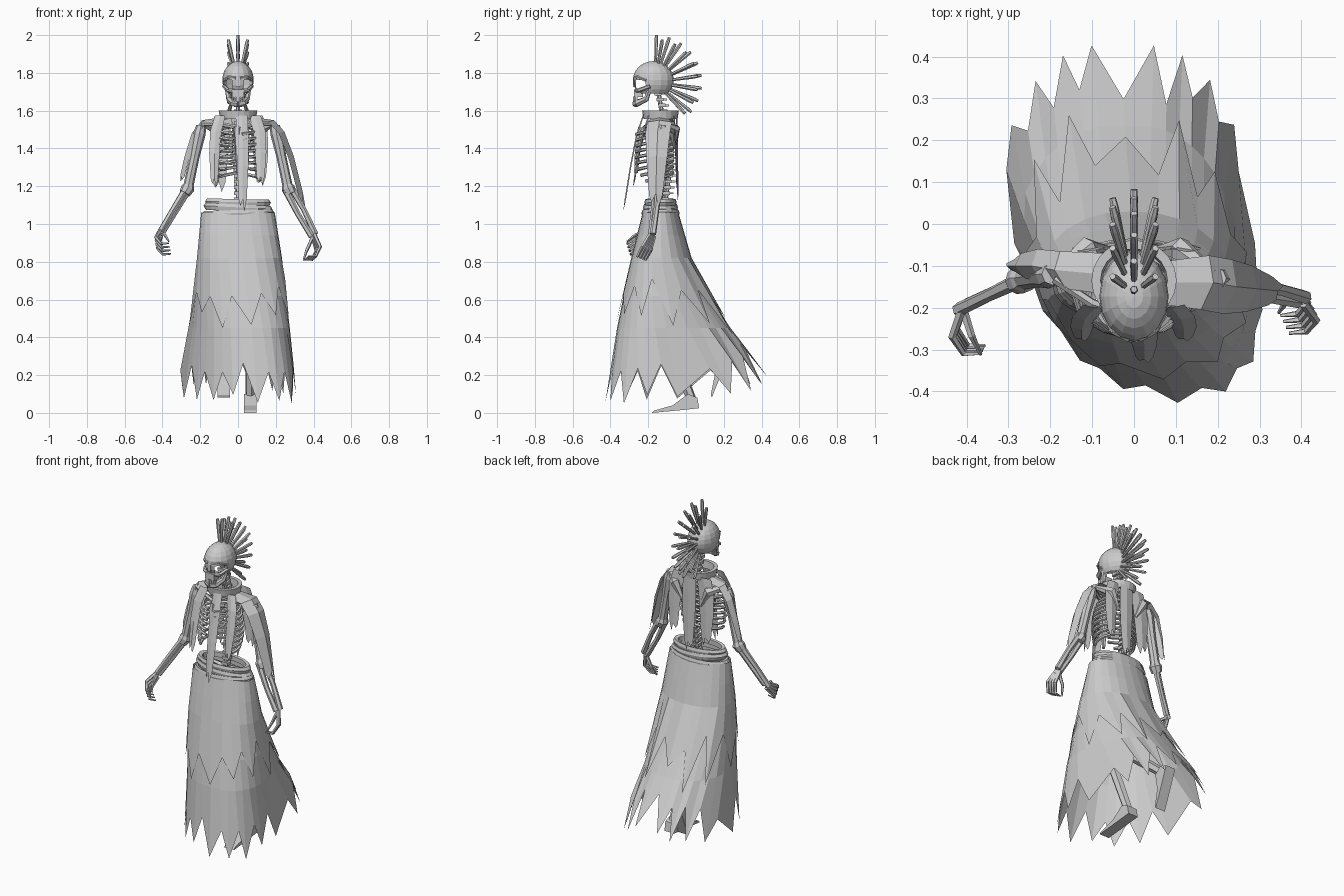
import bpy, bmesh, math, random
from mathutils import Vector, Matrix

random.seed(4)
default_cube = bpy.data.objects.get("Cube")
if default_cube:
    bpy.data.objects.remove(default_cube)

grey = bpy.data.materials.new("pale grey")
grey.use_nodes = True
grey.diffuse_color = (0.6, 0.6, 0.6, 1)
grey.node_tree.nodes["Principled BSDF"].inputs["Base Color"].default_value = grey.diffuse_color


def finish(name, bm):
    mesh = bpy.data.meshes.new(name)
    bmesh.ops.recalc_face_normals(bm, faces=bm.faces)
    bm.to_mesh(mesh)
    bm.free()
    mesh.materials.append(grey)
    bpy.context.collection.objects.link(bpy.data.objects.new(name, mesh))


def tube(bm, path, radii, sides=6):
    """Sweep a polygon along a path, keeping its twist steady."""
    path = [Vector(p) for p in path]
    if not isinstance(radii, (list, tuple)):
        radii = [radii] * len(path)
    rings, side = [], None
    for i, point in enumerate(path):
        along = (path[min(i + 1, len(path) - 1)] - path[max(i - 1, 0)]).normalized()
        side = along.orthogonal() if side is None else side - along * side.dot(along)
        side.normalize()
        other = along.cross(side)
        angles = [math.tau * k / sides for k in range(sides)]
        rings.append([bm.verts.new(point + (side * math.cos(a) + other * math.sin(a)) * radii[i])
                      for a in angles])
    for low, high in zip(rings, rings[1:]):
        for k in range(sides):
            n = (k + 1) % sides
            bm.faces.new((low[k], low[n], high[n], high[k]))
    bm.faces.new(rings[0][::-1])
    bm.faces.new(rings[-1])


def box(bm, centre, size):
    made = bmesh.ops.create_cube(bm, size=1)["verts"]
    bmesh.ops.scale(bm, vec=size, verts=made)
    bmesh.ops.translate(bm, vec=centre, verts=made)


def oval(row, angle, power):
    """Point on a cross-section row of (z, half width, front y, back y)."""
    z, half, front, back = row
    c, s = math.cos(angle), math.sin(angle)
    x = half * math.copysign(abs(s) ** power, s)
    y = (front + back) / 2 - (back - front) / 2 * math.copysign(abs(c) ** power, c)
    return Vector((x, y, z))


def band(name, rows, tilt=0, columns=20):
    bm = bmesh.new()
    rings = []
    for row in rows:
        points = [oval(row, math.tau * k / columns, 1) for k in range(columns)]
        rings.append([bm.verts.new((p.x, p.y, p.z + p.x * tilt)) for p in points])
    for low, high in zip(rings, rings[1:] + rings[:1]):
        for k in range(columns):
            n = (k + 1) % columns
            bm.faces.new((low[k], low[n], high[n], high[k]))
    finish(name, bm)


def ribbon(name, path, widths, across, bow):
    """Cloth strip three points wide, with the middle raised by bow."""
    bm = bmesh.new()
    across, bow = Vector(across), Vector(bow)
    rows = [[bm.verts.new(Vector(p) + across * w * s - bow * abs(s)) for s in (-0.5, 0, 0.5)]
            for p, w in zip(path, widths)]
    for a, b in zip(rows, rows[1:]):
        for k in (0, 1):
            bm.faces.new((a[k], a[k + 1], b[k + 1], b[k]))
    # Torn points at the end
    drop = Vector(path[-1]) - Vector(path[-2])
    for k, reach in ((0, 0.2), (1, 0.36)):
        left, right = rows[-1][k], rows[-1][k + 1]
        bm.faces.new((left, right, bm.verts.new(left.co.lerp(right.co, 0.4) + drop * reach)))
    finish(name, bm)


# Ragged skirt layers share one silhouette: squared train behind, skewed front
shape = [(1.06, 0.185, -0.22, -0.05), (0.82, 0.215, -0.28, 0.02), (0.62, 0.24, -0.33, 0.12),
         (0.45, 0.255, -0.365, 0.235), (0.2, 0.285, -0.4, 0.43), (0.04, 0.29, -0.43, 0.45)]


def skirt_point(z, angle, swell):
    for a, b in zip(shape, shape[1:]):
        if z >= b[0]:
            break
    t = (a[0] - z) / (a[0] - b[0])
    half, front, back = [a[i] + (b[i] - a[i]) * t for i in (1, 2, 3)]
    flare = min(1, (1.06 - z) / 0.75)
    behind = max(0, -math.cos(angle))
    power = 1 - 0.5 * flare if behind > 0 else 0.85
    point = oval((z, half + swell, front - swell, back + swell), angle, power)
    point.x *= 1 - 0.4 * flare * behind ** 1.5
    point.x -= 0.27 * flare * min(point.y + 0.04, 0.1)
    return point


def skirt(name, levels, columns, tip, notch, swell, back_lift, ragged):
    bm = bmesh.new()
    strips = []
    for k in range(columns):
        angle = math.tau * k / columns
        lift = back_lift * max(0, -math.cos(angle))
        hem = (tip if k % 2 == 0 else notch) + lift + random.uniform(-ragged, ragged)
        strips.append([bm.verts.new(skirt_point(z, angle, swell)) for z in levels + [max(hem, 0.05)]])
    for left, right in zip(strips, strips[1:] + strips[:1]):
        for i in range(len(levels)):
            bm.faces.new((left[i], right[i], right[i + 1], left[i + 1]))
    finish(name, bm)


skirt("inner_skirt", [1.06, 0.82, 0.62, 0.45], 34, 0.07, 0.24, 0, 0.11, 0.03)
skirt("outer_skirt", [1.06, 0.94, 0.82], 24, 0.46, 0.66, 0.01, 0, 0.07)

# Rolled waist cloth and collar
roll = [(0, 0.145), (-0.003, 0.168), (0.018, 0.178), (0.034, 0.168), (0.03, 0.145)]
for name, z, grow, tilt in (("lower_belt", 1.04, 0.012, 0.03), ("middle_belt", 1.07, 0.004, -0.05),
                            ("upper_belt", 1.098, -0.004, -0.02)):
    band(name, [(z + h, r + grow, -0.135 - r * 0.5 - grow, -0.135 + r * 0.5 + grow) for h, r in roll], tilt)
band("collar", [(1.555 + h, r, -0.135 - r * 0.95, -0.135 + r * 0.95)
                for h, r in ((0, 0.075), (0, 0.095), (0.045, 0.102), (0.045, 0.08))])

# Spine with vertebrae
bm = bmesh.new()
tube(bm, [(0, -0.12, 1.05), (0, -0.09, 1.25), (0, -0.08, 1.45), (0, -0.13, 1.6), (0, -0.15, 1.72)], 0.012)
for i in range(21):
    z = 1.07 + i * 0.031
    y = -0.12 + 0.035 * math.sin((z - 1.07) * 5.5) if z < 1.55 else -0.1 - (z - 1.55) * 0.35
    box(bm, (0, y, z), (0.042, 0.036, 0.018))
    box(bm, (0, y + 0.022, z), (0.012, 0.03, 0.01))
finish("spine", bm)

# Rib cage: paired arcs that drop to the front
bm = bmesh.new()
for i in range(9):
    width = 0.085 + 0.055 * math.sin((i + 1) / 9 * math.pi * 0.8)
    sweep = math.pi * (0.93 if i < 6 else 0.84 - (i - 6) * 0.1)
    for side in (-1, 1):
        path = []
        for k in range(10):
            a = sweep * k / 9
            path.append((side * width * math.sin(a), -0.16 + 0.09 * math.cos(a) - 0.015 * k / 9,
                         1.52 - i * 0.031 - 0.045 * k / 9))
        tube(bm, path, 0.009, 5)
finish("ribs", bm)
bm = bmesh.new()
tube(bm, [(0, -0.23, 1.51), (0, -0.255, 1.4), (0, -0.265, 1.27)], [0.025, 0.016, 0.01])
for side in (-1, 1):
    tube(bm, [(0, -0.22, 1.51), (side * 0.1, -0.19, 1.53), (side * 0.19, -0.13, 1.53)], 0.012)
    tube(bm, [(side * 0.06, -0.06, 1.4), (side * 0.11, -0.06, 1.5), (side * 0.19, -0.12, 1.53)],
         [0.008, 0.03, 0.012])
    tube(bm, [(0, -0.09, 1.06), (side * 0.1, -0.1, 1.08), (side * 0.09, -0.14, 0.98)], 0.02)
finish("sternum_and_shoulder_bones", bm)


# Arms: upper bone, elbow cuff, two forearm bones, curled fingers
def arm(name, shoulder, elbow, wrist, knuckle, fingertip, spread):
    shoulder, elbow, wrist, knuckle, fingertip, spread = map(
        Vector, (shoulder, elbow, wrist, knuckle, fingertip, spread))
    bm = bmesh.new()
    mid = shoulder.lerp(elbow, 0.5)
    tube(bm, [shoulder, shoulder.lerp(elbow, 0.12), mid, elbow], [0.026, 0.033, 0.026, 0.027], 8)
    tube(bm, [elbow.lerp(shoulder, 0.06), elbow, elbow.lerp(wrist, 0.12)], [0.027, 0.036, 0.03], 8)
    for offset in (-0.014, 0.014):
        shift = Vector((offset, offset * 0.5, offset * 0.6))
        tube(bm, [elbow + shift, elbow.lerp(wrist, 0.5) + shift * 1.2, wrist + shift * 0.7],
             [0.019, 0.015, 0.017])
    for i in range(4):
        shift = spread * (i - 1.5)
        base = knuckle + shift
        bend = base.lerp(fingertip + shift, 0.5) + (knuckle - wrist) * 0.35
        tube(bm, [wrist + shift * 0.5, base, bend, fingertip + shift], [0.011, 0.01, 0.008, 0.004], 5)
    thumb = wrist.lerp(fingertip, 0.55) + spread * -2
    tube(bm, [wrist, thumb, fingertip - spread * 2], [0.011, 0.009, 0.004], 5)
    finish(name, bm)


arm("right_arm", (-0.195, -0.12, 1.52), (-0.265, -0.13, 1.19), (-0.41, -0.2, 0.95),
    (-0.43, -0.26, 0.9), (-0.36, -0.3, 0.87), (0.003, 0.006, -0.019))
arm("left_arm", (0.195, -0.13, 1.52), (0.265, -0.15, 1.19), (0.4, -0.18, 0.94),
    (0.425, -0.21, 0.87), (0.36, -0.24, 0.82), (0.007, -0.014, 0.006))

# Cloth strips hanging from the collar
x_axis = (1, 0, 0)
ribbon("left_shoulder_drape", [(0.08, -0.14, 1.565), (0.19, -0.14, 1.55), (0.245, -0.15, 1.49),
       (0.295, -0.155, 1.36), (0.345, -0.16, 1.16)], [0.1, 0.13, 0.13, 0.11, 0.07], (0.15, 1, 0), (0.04, 0, 0.02))
ribbon("right_shoulder_drape", [(-0.08, -0.12, 1.565), (-0.19, -0.11, 1.55), (-0.245, -0.1, 1.48),
       (-0.285, -0.1, 1.35), (-0.305, -0.1, 1.26)], [0.1, 0.09, 0.08, 0.06, 0.03], (-0.15, 1, 0), (-0.04, 0, 0.02))
for name, x, front, back, end, width in (
        ("front_centre_strip", 0.025, -0.23, -0.325, 1.13, 0.06),
        ("front_right_strip", -0.125, -0.2, -0.275, 1.24, 0.055),
        ("front_left_strip", 0.12, -0.2, -0.275, 1.25, 0.06),
        ("back_centre_strip", 0.015, -0.045, -0.04, 1.17, 0.085),
        ("back_right_strip", -0.1, -0.06, -0.045, 1.22, 0.095),
        ("back_left_strip", 0.12, -0.06, -0.045, 1.25, 0.08)):
    path = [(x * (0.75 + 0.25 * min(t * 3, 1)), front + (back - front) * t ** 0.7, 1.575 + (end - 1.575) * t)
            for t in (0, 0.25, 0.6, 1)]
    outward = -0.015 if "front" in name else 0.015
    ribbon(name, path, [width, width * 1.1, width, width * 0.7], x_axis, (0, outward, 0))

# Skull: open cranium shell narrowing into the face, with eye openings
bm = bmesh.new()
bmesh.ops.create_uvsphere(bm, u_segments=16, v_segments=12, radius=1)
bmesh.ops.scale(bm, vec=(0.083, 0.108, 0.1), verts=bm.verts)
bmesh.ops.translate(bm, vec=(0, -0.173, 1.762), verts=bm.verts)


def is_opening(face):
    c = face.calc_center_median()
    eye = c.y < -0.215 and 1.715 < c.z < 1.765 and 0.02 < abs(c.x) < 0.075
    return eye or c.z < 1.69


bmesh.ops.delete(bm, geom=[f for f in bm.faces if is_opening(f)], context="FACES")
finish("cranium", bm)
bm = bmesh.new()
box(bm, (0, -0.252, 1.692), (0.062, 0.048, 0.04))
box(bm, (0, -0.272, 1.745), (0.02, 0.016, 0.04))
for side in (-1, 1):
    tube(bm, [(side * 0.02, -0.265, 1.705), (side * 0.052, -0.25, 1.708), (side * 0.074, -0.19, 1.73)], 0.011)
    tube(bm, [(side * 0.012, -0.275, 1.772), (side * 0.048, -0.257, 1.778), (side * 0.074, -0.21, 1.76)], 0.008)
    tube(bm, [(side * 0.06, -0.19, 1.72), (side * 0.048, -0.21, 1.662),
              (side * 0.027, -0.258, 1.64), (0, -0.268, 1.636)], [0.01, 0.015, 0.018, 0.018])
    for row in (1.668, 1.656):
        for k in range(3):
            box(bm, (side * (0.006 + k * 0.011), -0.274 + k * 0.005, row), (0.01, 0.012, 0.013))
finish("face_and_jaw", bm)

# Fan of spikes over the crown and down the back
bm = bmesh.new()
for lean, count, reach in ((0, 9, 0.25), (-0.22, 8, 0.235), (0.22, 8, 0.235)):
    for k in range(count):
        a = math.radians(88 - 135 * (k + abs(lean) * 2) / (count - 0.5))
        aim = Vector((math.sin(lean), math.cos(a) * math.cos(lean), math.sin(a) * math.cos(lean)))
        centre = Vector((0, -0.165, 1.75))
        tube(bm, [centre + aim * s for s in (0.08, reach * 0.9, reach)], [0.007, 0.01, 0.008], 6)
finish("head_spikes", bm)

# Striding legs with wedge feet, the trailing foot pointing down
for name, x, knee_y, ankle, pitch in (("left", 0.065, -0.15, (0.03, 0.07), 0), ("right", -0.075, -0.1, (0.17, 0.3), 1.1)):
    bm = bmesh.new()
    tube(bm, [(x, -0.13, 1), (x, knee_y, 0.57), (x, knee_y, 0.53), (x, *ankle)], [0.035, 0.028, 0.032, 0.026])
    finish(name + "_leg", bm)
    bm = bmesh.new()
    profile = [(-0.21, 0), (-0.2, 0.012), (-0.1, 0.04), (-0.02, 0.1), (0.03, 0.08), (0.04, 0.025), (-0.05, 0.015)]
    sole = bm.faces.new([bm.verts.new((-0.033, y, z - 0.07)) for y, z in profile])
    grown = bmesh.ops.extrude_face_region(bm, geom=[sole])["geom"]
    bmesh.ops.translate(bm, vec=(0.066, 0, 0), verts=[g for g in grown if isinstance(g, bmesh.types.BMVert)])
    bm.transform(Matrix.Translation((x, *ankle)) @ Matrix.Rotation(pitch, 4, "X"))
    finish(name + "_foot", bm)
